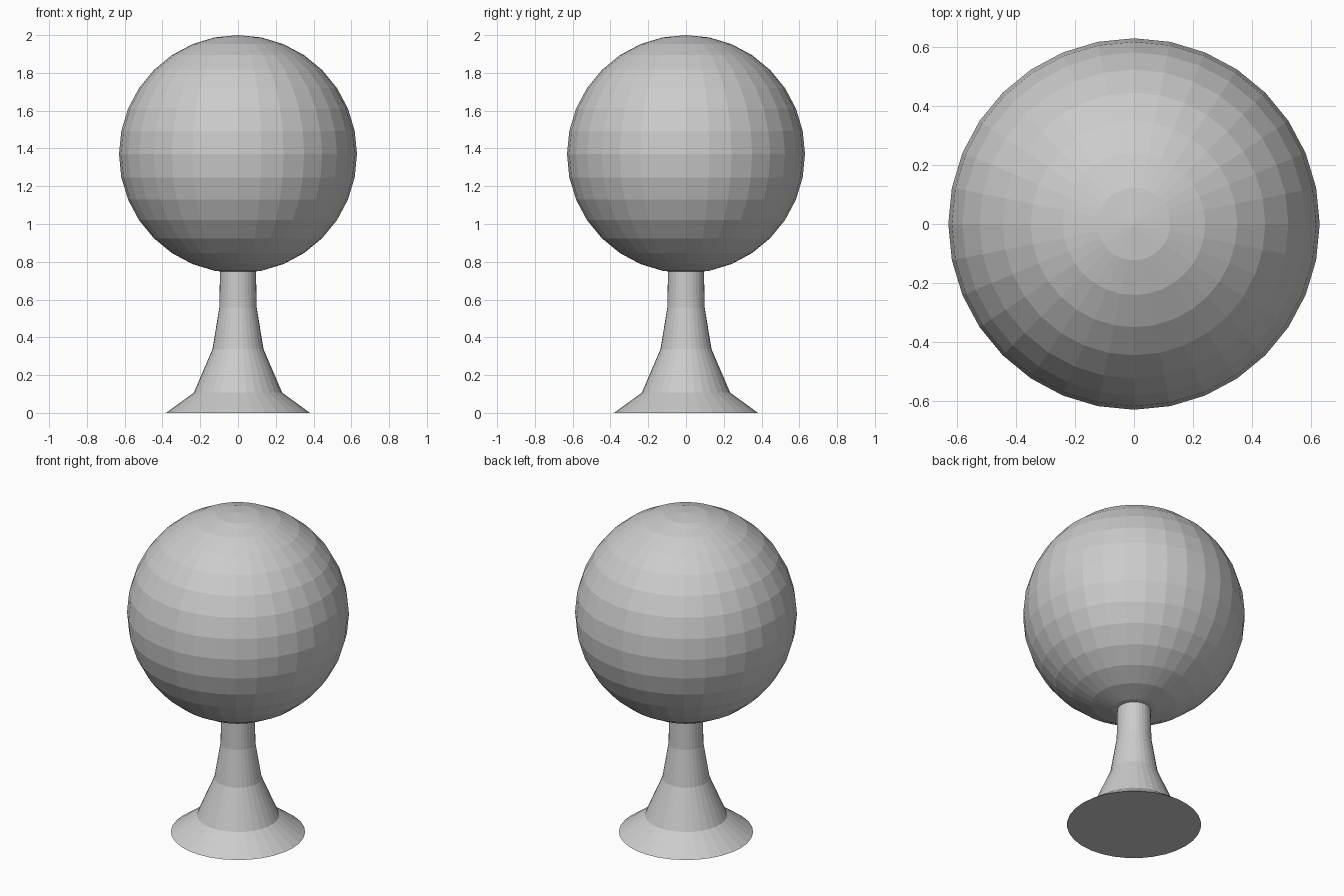
import bpy, bmesh
from math import sin, cos, tau

if "Cube" in bpy.data.objects:
    bpy.data.objects.remove(bpy.data.objects["Cube"])

SEGMENTS = 32


def lathe(name, profile):
    """Closed solid of revolution from (radius, z) points, bottom to top."""
    bm = bmesh.new()
    rings = [[bm.verts.new((r * cos(tau * i / SEGMENTS), r * sin(tau * i / SEGMENTS), z))
              for i in range(SEGMENTS)] for r, z in profile]
    for lower, upper in zip(rings, rings[1:]):
        for i in range(SEGMENTS):
            j = (i + 1) % SEGMENTS
            bm.faces.new((lower[i], lower[j], upper[j], upper[i]))
    bm.faces.new(rings[0][::-1])
    bm.faces.new(rings[-1])
    mesh = bpy.data.meshes.new(name)
    bm.to_mesh(mesh)
    bm.free()
    obj = bpy.data.objects.new(name, mesh)
    bpy.context.collection.objects.link(obj)
    return obj


# Flared pedestal, its top tucked just inside the ball
lathe("flared_stem", [(0.381, 0), (0.234, 0.107), (0.135, 0.338),
                      (0.099, 0.557), (0.095, 0.765)])

# Faceted ball
bpy.ops.mesh.primitive_uv_sphere_add(segments=SEGMENTS, ring_count=16,
                                     radius=0.63, location=(0, 0, 1.37))
bpy.context.object.name = "ball"
